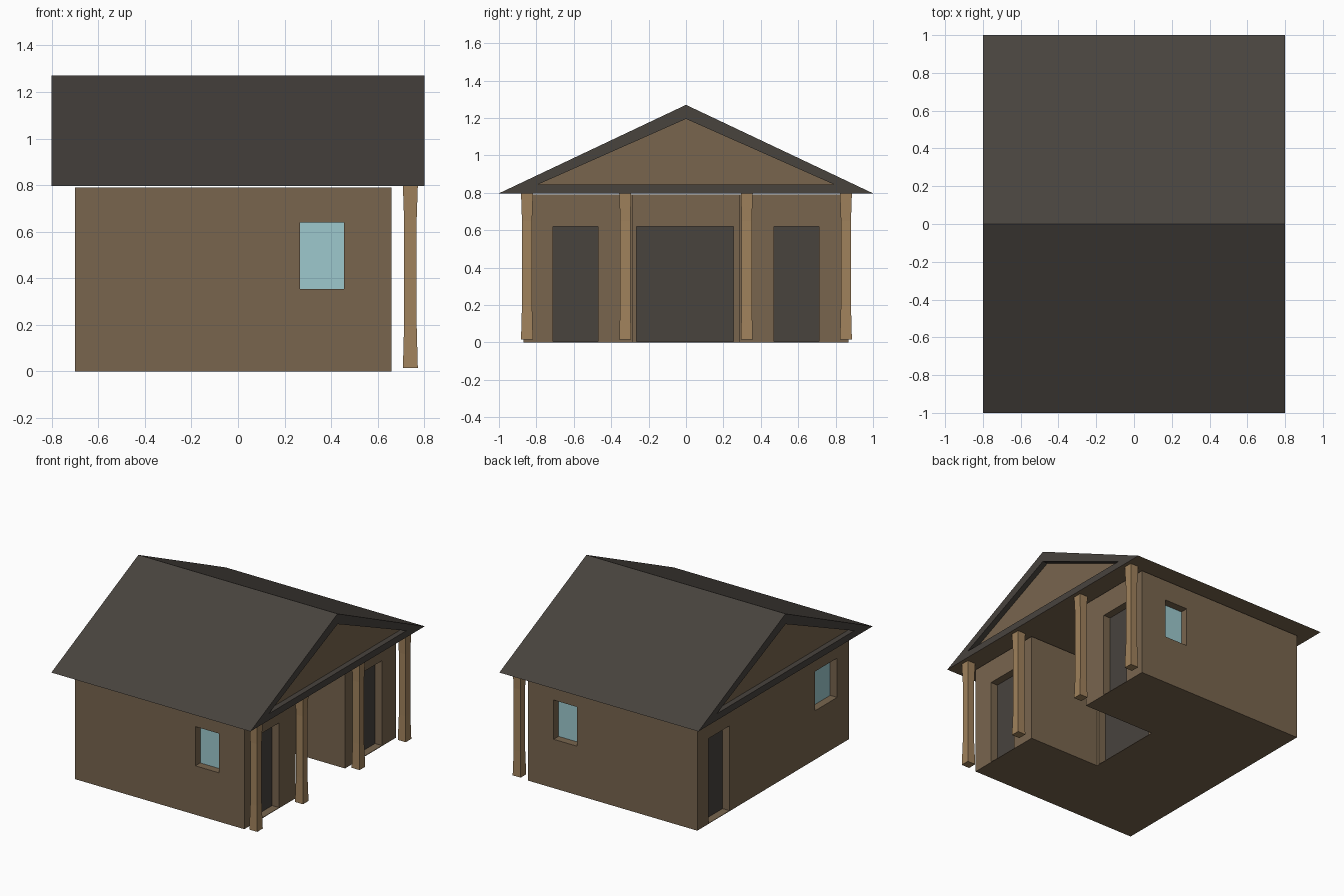
import bpy, bmesh
from mathutils import Vector

cube = bpy.data.objects.get("Cube")
if cube:
    bpy.data.objects.remove(cube, do_unlink=True)


def material(name, rgb):
    m = bpy.data.materials.new(name)
    m.use_nodes = True
    m.diffuse_color = (*rgb, 1)
    m.node_tree.nodes["Principled BSDF"].inputs["Base Color"].default_value = (*rgb, 1)
    return m


WALL = material("wall_brown", (0.188, 0.130, 0.076))
ROOF = material("dark_slate", (0.065, 0.056, 0.048))
WOOD = material("light_wood", (0.352, 0.223, 0.107))
GLASS = material("pale_glass", (0.337, 0.584, 0.617))


def finish(bm, name, *mats):
    bmesh.ops.recalc_face_normals(bm, faces=bm.faces)
    mesh = bpy.data.meshes.new(name)
    bm.to_mesh(mesh)
    bm.free()
    for m in mats:
        mesh.materials.append(m)
    obj = bpy.data.objects.new(name, mesh)
    bpy.context.collection.objects.link(obj)
    return obj


def add_box(bm, lo, hi):
    lo, hi = Vector(lo), Vector(hi)
    verts = bmesh.ops.create_cube(bm, size=1)["verts"]
    for v in verts:
        v.co = (lo + hi) / 2 + v.co * (hi - lo)


def loft(bm, rings):
    """Join closed rings of points with quads and cap both ends."""
    loops = [[bm.verts.new(p) for p in ring] for ring in rings]
    for a, b in zip(loops, loops[1:]):
        for i in range(len(a)):
            j = (i + 1) % len(a)
            bm.faces.new((a[i], a[j], b[j], b[i]))
    return [bm.faces.new(loops[0]), bm.faces.new(loops[-1])]


# House body with a porch notch
LEFT, RIGHT, SIDE, NOTCH, NOTCH_X, TOP = -0.70, 0.66, 0.87, 0.285, 0.085, 0.79
plan = [(LEFT, -SIDE), (RIGHT, -SIDE), (RIGHT, -NOTCH), (NOTCH_X, -NOTCH),
        (NOTCH_X, NOTCH), (RIGHT, NOTCH), (RIGHT, SIDE), (LEFT, SIDE)]
bm = bmesh.new()
loft(bm, [[(x, y, z) for x, y in plan] for z in (0, TOP)])
body = finish(bm, "house_walls", WALL)

# Openings: name, wall axis, outward sign, wall position, span along the wall
DOOR_Z, WINDOW_Z = (0.004, 0.62), (0.355, 0.64)
openings = [
    ("porch_front_door", 0, 1, RIGHT, (-0.71, -0.47), DOOR_Z, ROOF),
    ("porch_back_door", 0, 1, RIGHT, (0.47, 0.71), DOOR_Z, ROOF),
    ("main_door", 0, 1, NOTCH_X, (-0.265, 0.255), DOOR_Z, ROOF),
    ("rear_door", 0, -1, LEFT, (0.50, 0.74), DOOR_Z, ROOF),
    ("rear_window", 0, -1, LEFT, (-0.735, -0.48), WINDOW_Z, GLASS),
    ("front_window", 1, -1, -SIDE, (0.267, 0.455), WINDOW_Z, GLASS),
    ("back_window", 1, 1, SIDE, (0.267, 0.455), WINDOW_Z, GLASS),
]
DEPTH = 0.06


def wall_box(bm, axis, a, b, span, zs):
    a, b = sorted((a, b))
    lo, hi = (a, span[0]), (b, span[1])
    if axis:
        lo, hi = lo[::-1], hi[::-1]
    add_box(bm, (*lo, zs[0]), (*hi, zs[1]))


cut = bmesh.new()
for name, axis, sign, pos, span, zs, mat in openings:
    inner = pos - sign * DEPTH
    wall_box(cut, axis, inner, pos + sign * 0.02, span, zs)
    panel = bmesh.new()
    wall_box(panel, axis, inner - sign * 0.003, inner + sign * 0.004, span, zs)
    finish(panel, name, mat)
cutter = finish(cut, "opening_cutter", WALL)
cutter.hide_render = True

# Cut the recesses, then drop the helper
mod = body.modifiers.new("recesses", 'BOOLEAN')
mod.operation = 'DIFFERENCE'
mod.solver = 'EXACT'
mod.object = cutter
bpy.context.view_layer.update()
cut_mesh = bpy.data.meshes.new_from_object(
    body.evaluated_get(bpy.context.evaluated_depsgraph_get()))
body.modifiers.clear()
body.data = cut_mesh
bpy.data.objects.remove(cutter, do_unlink=True)

# Gable roof with recessed triangular ends
EAVE, RIDGE = 0.797, 1.27
outer = [(-1, EAVE), (1, EAVE), (0, RIDGE)]
inset = [(-0.79, 0.845), (0.79, 0.845), (0, 1.195)]
bm = bmesh.new()
caps = loft(bm, [[(x, y, z) for y, z in tri] for x, tri in (
    (-0.76, inset), (-0.8, inset), (-0.8, outer),
    (0.8, outer), (0.8, inset), (0.76, inset))])
for f in bm.faces:
    underside = all(v.co.z < EAVE + 0.001 for v in f.verts)
    f.material_index = 1 if f in caps or underside else 0
finish(bm, "gable_roof", ROOF, WALL)

# Square porch posts, slimmer in the middle
post_profile = [(0.015, 0.032), (0.2, 0.027), (0.65, 0.027), (EAVE, 0.032)]
corners = [(-1, -1), (1, -1), (1, 1), (-1, 1)]
for i, y in enumerate((-0.85, -0.325, 0.325, 0.855)):
    bm = bmesh.new()
    loft(bm, [[(0.74 + cx * r, y + cy * r, z) for cx, cy in corners]
              for z, r in post_profile])
    finish(bm, f"porch_post_{i + 1}", WOOD)
